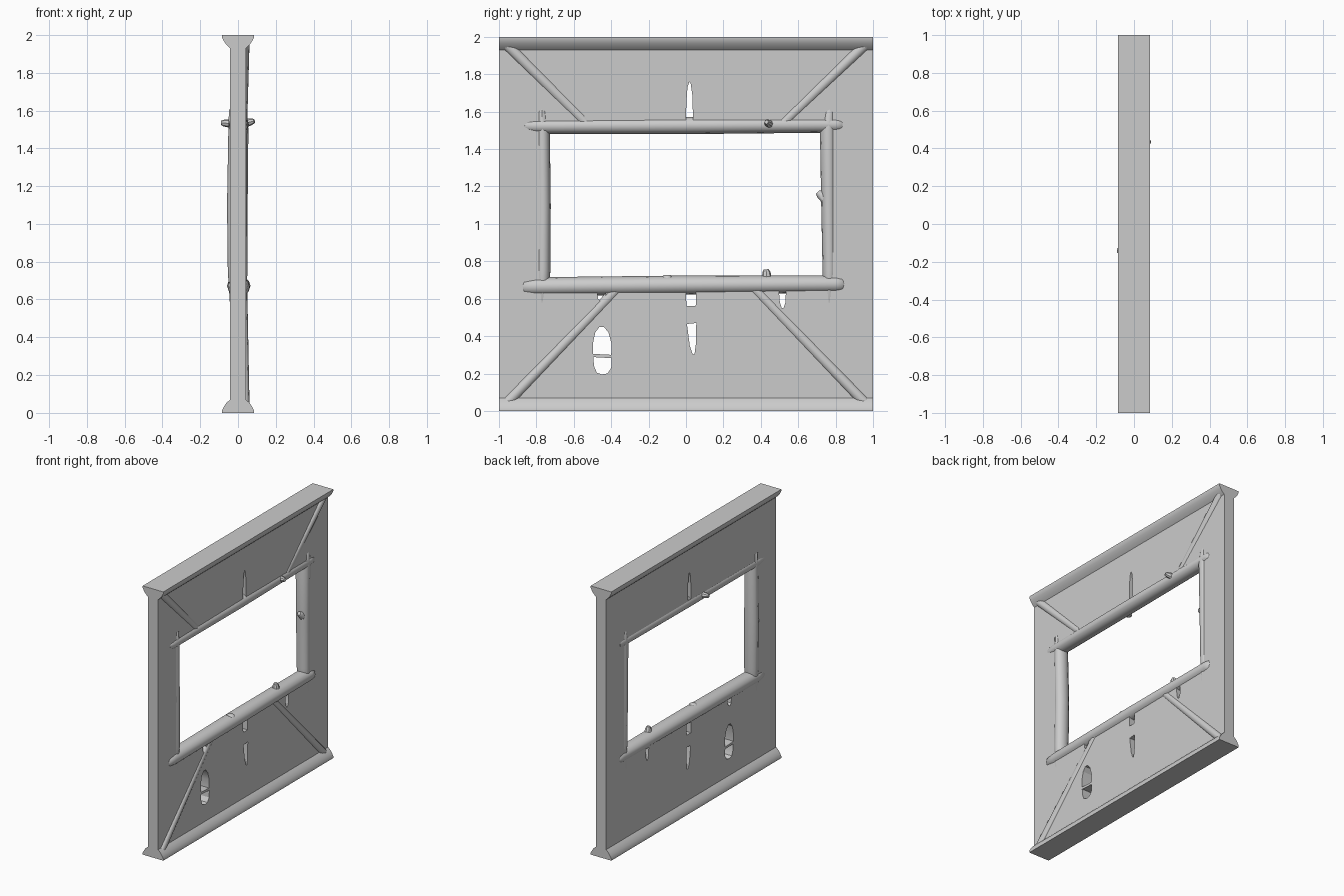
import bpy, bmesh, math
from mathutils import Vector, Matrix

if "Cube" in bpy.data.objects:
    bpy.data.objects.remove(bpy.data.objects["Cube"])

grey = bpy.data.materials.new("plain grey")
grey.diffuse_color = (0.6, 0.6, 0.6, 1)
grey.use_nodes = True
grey.node_tree.nodes["Principled BSDF"].inputs["Base Color"].default_value = grey.diffuse_color


def add(name, bm, angle=40):
    bmesh.ops.recalc_face_normals(bm, faces=bm.faces)
    me = bpy.data.meshes.new(name)
    bm.to_mesh(me)
    bm.free()
    ob = bpy.data.objects.new(name, me)
    bpy.context.collection.objects.link(ob)
    finish(ob, angle)
    return ob


def finish(ob, angle):
    ob.data.materials.clear()
    ob.data.materials.append(grey)
    bpy.ops.object.select_all(action='DESELECT')
    ob.select_set(True)
    bpy.context.view_layer.objects.active = ob
    bpy.ops.object.shade_smooth_by_angle(angle=math.radians(angle))


def log(name, rings, sides=12):
    """Tapered trunk through rings of (centre, radius across, radius other way)."""
    d = (Vector(rings[-1][0]) - Vector(rings[0][0])).normalized()
    u = Vector((1, 0, 0)) if abs(d.x) < 0.5 else Vector((0, 1, 0))
    u = (u - d * u.dot(d)).normalized()
    v = d.cross(u)
    bm = bmesh.new()
    loops = []
    for c, ra, rb in rings:
        loops.append([bm.verts.new(Vector(c)
                      + u * ra * math.cos(2 * math.pi * k / sides)
                      + v * rb * math.sin(2 * math.pi * k / sides)) for k in range(sides)])
    for a, b in zip(loops, loops[1:]):
        for k in range(sides):
            n = (k + 1) % sides
            bm.faces.new((a[k], a[n], b[n], b[k]))
    bm.faces.new(loops[0][::-1])
    bm.faces.new(loops[-1])
    return add(name, bm)


# wall panel: outline with window and worn gaps, in (y, z)
outlines = [
    [(-1, .07), (1, .07), (1, 1.93), (-1, 1.93)],
    [(-.765, .67), (.765, .67), (.765, 1.525), (-.765, 1.525)],
    [(0, 1.555), (.037, 1.555), (.035, 1.68), (.025, 1.75), (.018, 1.76), (.008, 1.73), (.002, 1.65)],
    [(.002, .56), (.052, .56), (.054, .64), (0, .64)],
    [(.005, .465), (.055, .47), (.053, .36), (.045, .30), (.035, .305), (.02, .35)],
    [(.497, .64), (.534, .64), (.532, .58), (.522, .552), (.512, .55), (.502, .58)],
    [(-.475, .64), (-.425, .64), (-.435, .60), (-.455, .585), (-.47, .60)],
    [(-.498, .305), (-.40, .30), (-.398, .36), (-.415, .42), (-.44, .45), (-.462, .45), (-.485, .42), (-.498, .36)],
    [(-.495, .288), (-.397, .282), (-.40, .23), (-.42, .20), (-.45, .195), (-.477, .205), (-.492, .24)],
]
cu = bpy.data.curves.new("wall_panel", 'CURVE')
cu.dimensions = '2D'
cu.fill_mode = 'BOTH'
cu.extrude = 0.042
for pts in outlines:
    sp = cu.splines.new('POLY')
    sp.points.add(len(pts) - 1)
    for p, (y, z) in zip(sp.points, pts):
        p.co = (y, z, 0, 1)
    sp.use_cyclic_u = True
panel = bpy.data.objects.new("wall_panel", cu)
bpy.context.collection.objects.link(panel)
bpy.context.view_layer.objects.active = panel
panel.select_set(True)
bpy.ops.object.convert(target='MESH')
panel = bpy.context.view_layer.objects.active
panel.data.transform(Matrix(((0, 0, 1, 0), (1, 0, 0, 0), (0, 1, 0, 0), (0, 0, 0, 1))))
finish(panel, 25)

# flared trim along the top and bottom edges
half = [(.085, 0), (.085, .013), (.074, .034), (.061, .053), (.042, .07)]
for name, flip in (("bottom_trim", False), ("top_trim", True)):
    prof = half + [(-x, z) for x, z in reversed(half)]
    bm = bmesh.new()
    ends = [[bm.verts.new((x, y, 2 - z if flip else z)) for x, z in prof] for y in (-1, 1)]
    for k in range(len(prof)):
        n = (k + 1) % len(prof)
        bm.faces.new((ends[0][k], ends[0][n], ends[1][n], ends[1][k]))
    bm.faces.new(ends[0])
    bm.faces.new(ends[1])
    add(name, bm)

# window frame: two horizontal logs with blunt pointed ends
log("top_log", [((0, -.88, 1.525), .02, .02), ((0, -.86, 1.525), .045, .036),
                ((.002, -.80, 1.523), .052, .043), ((.004, 0, 1.526), .054, .046),
                ((.002, .80, 1.53), .052, .042), ((0, .835, 1.53), .046, .04),
                ((0, .855, 1.53), .02, .02)])
log("bottom_log", [((.003, -.893, .662), .018, .018), ((.003, -.865, .664), .048, .044),
                   ((.004, -.80, .665), .058, .05), ((.004, 0, .673), .062, .051),
                   ((.004, .80, .678), .058, .047), ((.003, .835, .678), .05, .045),
                   ((.003, .865, .676), .018, .018)])

# window frame: two upright posts
log("left_post", [((0, -.77, .55), .03, .022), ((0, -.77, .58), .043, .034),
                  ((-.002, -.765, .75), .052, .040), ((-.005, -.763, 1.1), .053, .040),
                  ((-.001, -.766, 1.5), .050, .038), ((0, -.77, 1.6), .048, .034),
                  ((0, -.77, 1.635), .03, .015)])
log("right_post", [((0, .765, .55), .03, .022), ((0, .765, .58), .043, .034),
                   ((.001, .767, .75), .048, .037), ((.001, .763, 1.1), .05, .04),
                   ((.003, .76, 1.5), .052, .044), ((0, .766, 1.6), .048, .034),
                   ((0, .766, 1.635), .03, .015)])

# diagonal braces, half sunk in the +x side
for name, outer, inner in (
        ("upper_left_brace", (-.955, 1.955), (-.54, 1.545)),
        ("upper_right_brace", (.955, 1.955), (.525, 1.545)),
        ("lower_left_brace", (-.955, .045), (-.37, .65)),
        ("lower_right_brace", (.955, .045), (.365, .655))):
    log(name, [((.031, *outer), .03, .03), ((.019, *inner), .03, .03)], 10)

# cut branch stubs
for name, a, b, r in (
        ("stub_top_front", (.03, .45, 1.53), (.086, .43, 1.545), .018),
        ("stub_top_back", (-.03, -.14, 1.53), (-.09, -.14, 1.535), .018),
        ("stub_bottom_log", (.01, .435, .69), (.01, .428, .757), .022),
        ("stub_bottom_log_small", (.01, -.10, .69), (.01, -.10, .727), .03),
        ("stub_right_post", (.01, .75, 1.13), (.01, .704, 1.17), .022)):
    mid = Vector(a).lerp(Vector(b), .75)
    log(name, [(a, r * 1.3, r * 1.3), (mid, r, r), (b, r * .6, r * .6)], 8)
